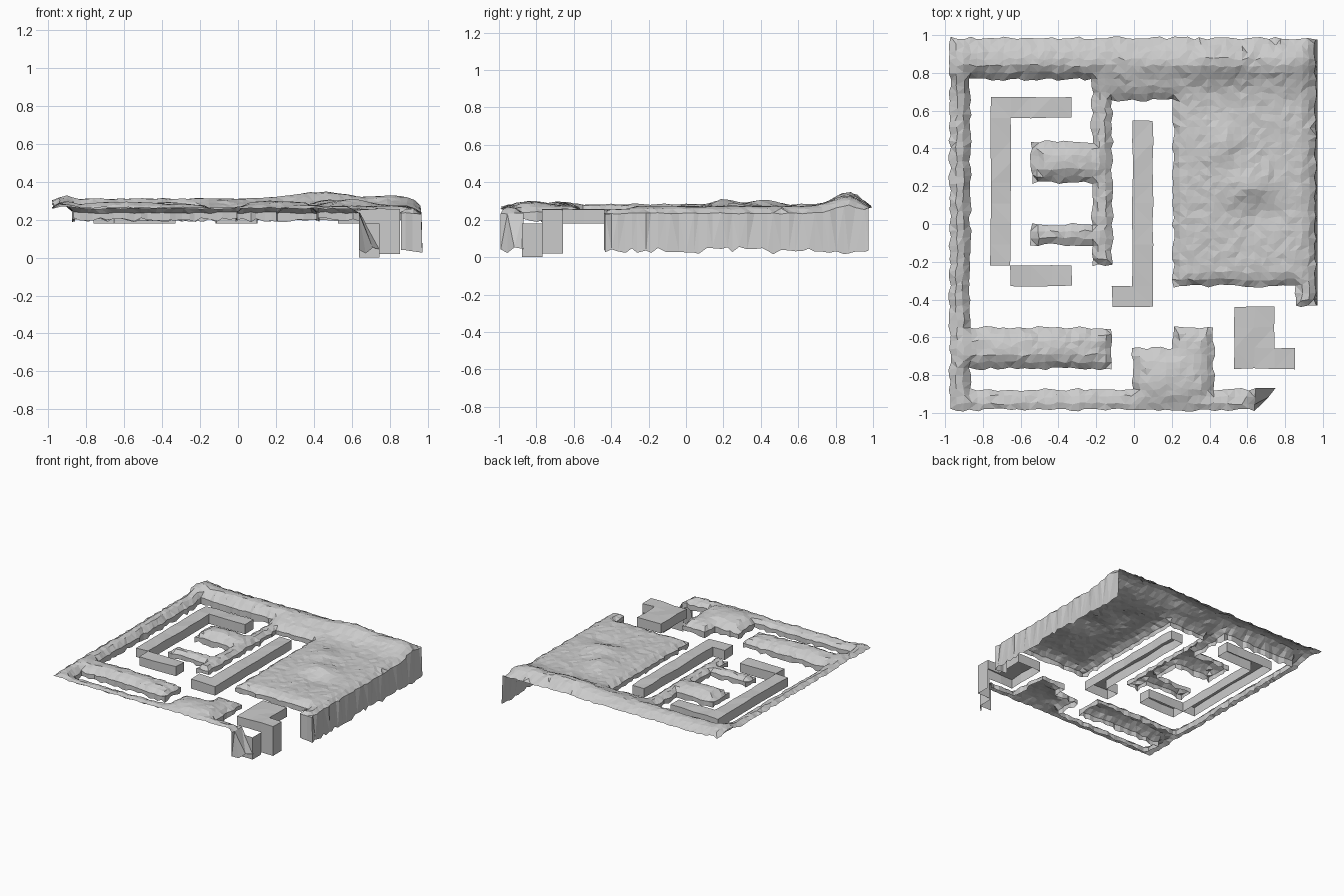
import bpy, bmesh, math, random

if "Cube" in bpy.data.objects:
    bpy.data.objects.remove(bpy.data.objects["Cube"])

random.seed(4)

# Tile plan seen from above (back row first): # = rough rock, o = crisp low wall
PLAN = [
    "##################",
    "##################",
    "#......###########",
    "#.oooo.#...#######",
    "#.o....#.o.#######",
    "#.o.####.o.#######",
    "#.o.####.o.#######",
    "#.o....#.o.#######",
    "#.o....#.o.#######",
    "#.o.####.o.#######",
    "#.o....#.o.#######",
    "#..ooo...o.#######",
    "#.......oo.......#",
    "#.............oo..",
    "########...##.oo..",
    "########.####.ooo.",
    "#........####.....",
    "###############...",
][::-1]
X0, Y0, SX, SY, N = -0.975, -0.985, 0.1075, 0.1094, 18

# rock swells: x, y, radius x, radius y, height
SWELLS = [(0, 0.86, 5, 0.1, 0.042), (0.43, 0.86, 0.18, 0.11, 0.035),
          (0.8, 0.84, 0.1, 0.1, 0.018), (0.6, 0.2, 0.14, 0.1, 0.04),
          (0.47, 0.42, 0.1, 0.12, 0.035), (0.68, 0.06, 0.1, 0.08, -0.02),
          (0.2, -0.83, 0.2, 0.12, 0.03), (-0.6, -0.68, 0.3, 0.1, 0.022),
          (-0.92, 0, 0.05, 3, 0.02), (-0.38, 0.33, 0.15, 0.1, 0.02)]


def pos(u, v):
    return X0 + u * SX, Y0 + v * SY


def rock_height(x, y):
    return 0.27 + sum(h * math.exp(-((x - a) / r) ** 2 - ((y - b) / s) ** 2)
                      for a, b, r, s, h in SWELLS)


# rim types: open sheet edge, deep outer cliff, or short inner face
def rim_kind(u, v):
    if u > 17.95 or (u > 17 and 4.95 < v < 5.05) or (u > 14.95 and v < 1) \
            or (u > 16 and v < 2.9):
        return "deep"
    if u < 0.05 or v < 0.05 or v > 17.95:
        return "open"
    return "inner"


def finish(name, bm):
    me = bpy.data.meshes.new(name)
    bm.to_mesh(me)
    bm.free()
    ob = bpy.data.objects.new(name, me)
    bpy.context.collection.objects.link(ob)


def build(name, tile, sub, rough):
    bm = bmesh.new()
    grid = {}

    def vert(i, j):
        if (i, j) not in grid:
            grid[i, j] = bm.verts.new((*pos(i / sub, j / sub), 0))
        return grid[i, j]

    # top sheet
    for j in range(N * sub):
        for i in range(N * sub):
            if PLAN[j // sub][i // sub] == tile:
                bm.faces.new([vert(i, j), vert(i + 1, j),
                              vert(i + 1, j + 1), vert(i, j + 1)])
    uv = {v: (i / sub, j / sub) for (i, j), v in grid.items()}

    rims = []
    for e in [e for e in bm.edges if e.is_boundary]:
        a, b = e.link_loops[0].vert, e.link_loops[0].link_loop_next.vert
        kind = rim_kind((uv[a][0] + uv[b][0]) / 2, (uv[a][1] + uv[b][1]) / 2)
        rims.append((a, b, kind))
    rim_points = [(a.co.copy(), k) for a, b, k in rims]

    # raise the sheet, rounding the rock off toward its rims
    heights = {}
    for v in grid.values():
        x, y, _ = v.co
        if tile == "#":
            drop = 0
            for p, k in rim_points:
                d = math.hypot(p.x - x, p.y - y)
                if d < 0.07:
                    drop = max(drop, (0.014 if k == "open" else 0.036) * (1 - d / 0.07) ** 1.5)
            heights[v] = rock_height(x, y) - drop + random.uniform(-0.004, 0.004)
        else:
            heights[v] = 0.255 + random.uniform(-0.004, 0.004)
            if x < -0.2 and y > 0.5:         # hooked wall sits slightly further back
                v.co.y += 0.016
    for v, z in heights.items():
        v.co = (v.co.x + random.uniform(-rough, rough),
                v.co.y + random.uniform(-rough, rough), z)

    # hanging faces under the rims
    low = {}

    def foot(v, kind):
        if (v, kind) not in low:
            z = 0.18
            x, y, _ = v.co
            if kind == "deep":
                z = random.uniform(0.015, 0.055) if tile == "#" else 0.018
                u, w = uv[v]
                if 14.9 < u < 15.1:          # slanted end of the front ridge
                    x += 0.105 * w
                elif u > 17.9:               # outer cliff leans out a little
                    x = 0.972
            elif tile == "#":
                z = random.uniform(0.187, 0.21)
            low[v, kind] = bm.verts.new((x, y, z))
        return low[v, kind]

    for a, b, kind in rims:
        if kind != "open":
            bm.faces.new([b, a, foot(a, kind), foot(b, kind)])
    bmesh.ops.triangulate(bm, faces=bm.faces[:])
    finish(name, bm)


build("rock_terrain", "#", 3, 0.008)
build("low_walls", "o", 1, 0.003)

# small cliff between the front ridge and the corner block
bm = bmesh.new()
path = [pos(15, 1), pos(16, 1), pos(16, 2)]
top = [bm.verts.new((x, y, 0.18)) for x, y in path]
bot = [bm.verts.new((x, y, 0.0)) for x, y in path]
for k in range(2):
    bm.faces.new([top[k], bot[k], bot[k + 1], top[k + 1]])
finish("corner_cliff", bm)
